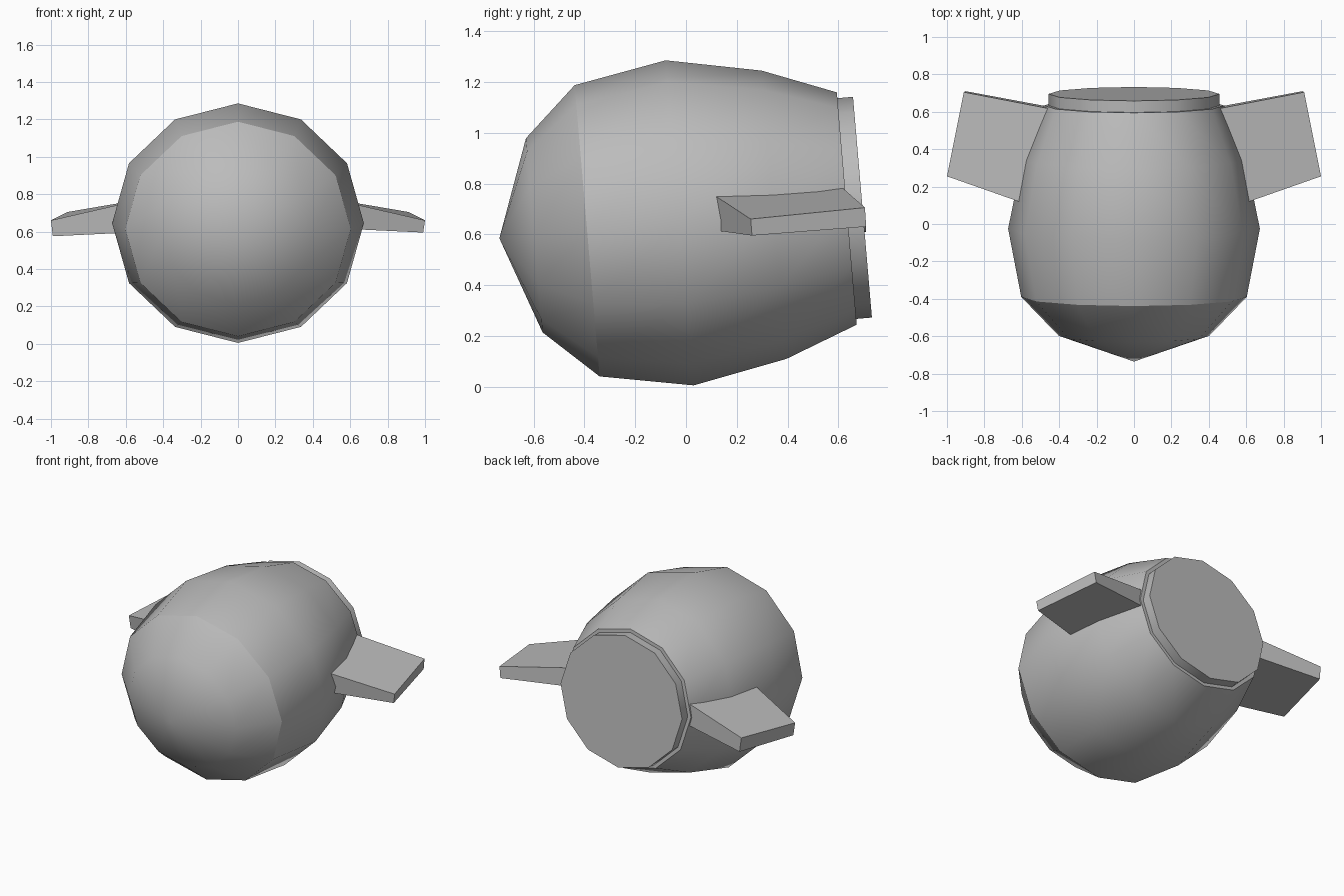
import bpy, bmesh, math
from mathutils import Vector

cube = bpy.data.objects.get("Cube")
if cube:
    bpy.data.objects.remove(cube, do_unlink=True)

# Single grey material
GREY = (0.5, 0.5, 0.5, 1.0)
grey = bpy.data.materials.new("plain grey")
grey.use_nodes = True
grey.diffuse_color = GREY
grey.node_tree.nodes["Principled BSDF"].inputs["Base Color"].default_value = GREY

# Tilted axis shared by the lathed parts
TILT = math.radians(4.9)
AXIS = Vector((0, math.cos(TILT), math.sin(TILT)))
UP = Vector((0, -math.sin(TILT), math.cos(TILT)))
CENTRE = Vector((0, -0.025, 0.645))
SIDES = 12
FLATTEN = 0.955


def finish(name, bm, smooth_angle=None):
    bmesh.ops.recalc_face_normals(bm, faces=bm.faces)
    mesh = bpy.data.meshes.new(name)
    bm.to_mesh(mesh)
    bm.free()
    mesh.materials.append(grey)
    obj = bpy.data.objects.new(name, mesh)
    bpy.context.collection.objects.link(obj)
    if smooth_angle:
        bpy.ops.object.select_all(action='DESELECT')
        obj.select_set(True)
        bpy.context.view_layer.objects.active = obj
        bpy.ops.object.shade_smooth_by_angle(angle=math.radians(smooth_angle))
    return obj


def lathe(name, profile, cap_end=False):
    """Sweep (distance along axis, radius) pairs into a twelve-sided solid."""
    bm = bmesh.new()
    rings = []
    for s, r in profile:
        mid = CENTRE + AXIS * s
        if r == 0:
            rings.append([bm.verts.new(mid)] * SIDES)
            continue
        ring = []
        for i in range(SIDES):
            a = math.tau * i / SIDES
            ring.append(bm.verts.new(
                mid + Vector((r * math.cos(a), 0, 0)) + UP * (r * FLATTEN * math.sin(a))))
        rings.append(ring)
    for a, b in zip(rings, rings[1:]):
        for i in range(SIDES):
            j = (i + 1) % SIDES
            bm.faces.new(dict.fromkeys((a[i], a[j], b[j], b[i])))
    if cap_end:
        bm.faces.new(rings[-1])
    return finish(name, bm, 50)


# Rounded nose, barrel body and rear plate
lathe("nose", [(-0.713, 0), (-0.575, 0.402), (-0.366, 0.603)])
lathe("body", [(-0.366, 0.603), (0, 0.673), (0.373, 0.597), (0.661, 0.481)], True)
lathe("rear_plate", [(0.65, 0.457), (0.723, 0.457)], True)


def fin(name, side, drop):
    """Tapered side fin whose root runs on into the body."""
    tips = [(1.0, 0.255, 0.66), (0.91, 0.705, 0.705),
            (0.90, 0.71, 0.63), (0.99, 0.26, 0.595)]
    roots = [(0.63, 0.125, 0.745), (0.47, 0.62, 0.78),
             (0.47, 0.63, 0.66), (0.635, 0.14, 0.612)]
    bm = bmesh.new()
    inner, outer = [], []
    for k, (t, r) in enumerate(zip(tips, roots)):
        t, r = Vector(t), Vector(r)
        r = r.lerp(t, -0.25)
        for p, loop in ((t, outer), (r, inner)):
            if k > 1:
                p.z -= drop
            p.x *= side
            loop.append(bm.verts.new(p))
    bm.faces.new(outer)
    bm.faces.new(inner)
    for i in range(4):
        j = (i + 1) % 4
        bm.faces.new((outer[i], outer[j], inner[j], inner[i]))
    return finish(name, bm)


fin("left_fin", 1, 0)
fin("right_fin", -1, 0.02)
